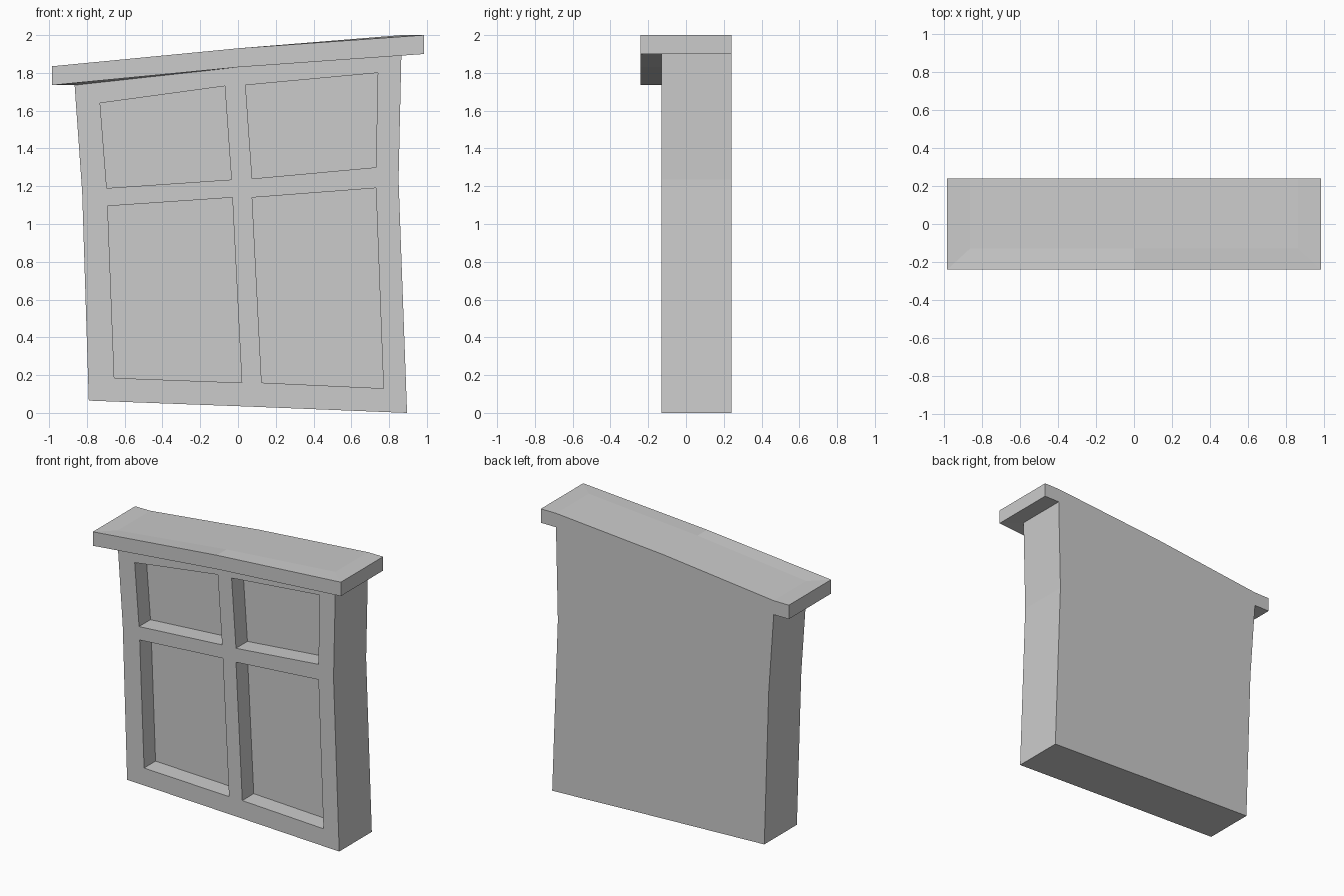
import bpy, bmesh

if "Cube" in bpy.data.objects:
    bpy.data.objects.remove(bpy.data.objects["Cube"])

FRONT, PANE, BACK, LIP = -0.13, 0.0, 0.24, -0.24


def finish(name, bm):
    bmesh.ops.remove_doubles(bm, verts=bm.verts, dist=0.0005)
    bmesh.ops.recalc_face_normals(bm, faces=bm.faces)
    mesh = bpy.data.meshes.new(name)
    bm.to_mesh(mesh)
    bm.free()
    ob = bpy.data.objects.new(name, mesh)
    bpy.context.collection.objects.link(ob)
    return ob


def face(bm, pts):
    # drop repeated corners so collapsed quads become triangles
    pts = [p for i, p in enumerate(pts) if p != pts[i - 1]]
    if len(pts) > 2:
        bm.faces.new([bm.verts.new(p) for p in pts])


def at(loop, y):
    return [(x, y, z) for x, z in loop]


def bridge(bm, a, b, closed=True):
    n = len(a)
    for i in range(n if closed else n - 1):
        j = (i + 1) % n
        face(bm, [a[i], a[j], b[j], b[i]])


# crooked frame: 3 x 3 grid of (x, z) corners, bottom row first
grid = [[(-0.79, 0.065), (0.07, 0.033), (0.895, 0.0)],
        [(-0.825, 1.17), (0.02, 1.19), (0.85, 1.235)],
        [(-0.865, 1.735), (0.0, 1.83), (0.865, 1.9)]]
# pane openings, counter-clockwise from bottom left
panes = {(0, 0): [(-0.655, 0.185), (0.02, 0.16), (-0.03, 1.14), (-0.69, 1.095)],
         (0, 1): [(0.125, 0.16), (0.77, 0.13), (0.73, 1.19), (0.075, 1.14)],
         (1, 0): [(-0.695, 1.19), (-0.035, 1.235), (-0.07, 1.73), (-0.73, 1.64)],
         (1, 1): [(0.075, 1.24), (0.73, 1.30), (0.74, 1.80), (0.04, 1.735)]}

bm = bmesh.new()
for (r, c), inner in panes.items():
    outer = [grid[r][c], grid[r][c + 1], grid[r + 1][c + 1], grid[r + 1][c]]
    bridge(bm, at(outer, FRONT), at(inner, FRONT))   # frame bars
    bridge(bm, at(inner, FRONT), at(inner, PANE))    # recess sides
    face(bm, at(inner, PANE))                        # pane
    face(bm, at(outer, BACK))                        # back
# left, bottom and right sides (top is closed by the lintel)
rim = [grid[2][0], grid[1][0], *grid[0], grid[1][2], grid[2][2]]
bridge(bm, at(rim, FRONT), at(rim, BACK), closed=False)
finish("window_frame", bm)

# lintel: underside profiles; the rear kinks at the wall, the front lip is straight
H = 0.1
rear = [(-0.985, 1.735), (-0.865, 1.735), (0.0, 1.83), (0.865, 1.9), (0.985, 1.9)]
lip = [rear[0], rear[0], rear[2], rear[4], rear[4]]


def lift(pts):
    return [(x, y, z + H) for x, y, z in pts]


bm = bmesh.new()
b, m, f = at(rear, BACK), at(rear, FRONT), at(lip, LIP)
bridge(bm, f, m, closed=False)                       # overhang underside
for i in (0, 3):                                     # end undersides
    bridge(bm, m[i:i + 2], b[i:i + 2], closed=False)
bridge(bm, lift(f), lift(m), closed=False)           # top
bridge(bm, lift(m), lift(b), closed=False)
bridge(bm, f, lift(f), closed=False)                 # front
bridge(bm, b, lift(b), closed=False)                 # back
for i in (0, 4):                                     # ends
    ends = [f[i], m[i], b[i]]
    bridge(bm, ends, lift(ends), closed=False)
finish("lintel", bm)

# open shells meet at the wall top: check outward facing by comparing with each centre
for ob in bpy.context.collection.objects:
    back = [p for p in ob.data.polygons if abs(p.center.y - BACK) < 0.001]
    if back and back[0].normal.y < 0:
        ob.data.flip_normals()
